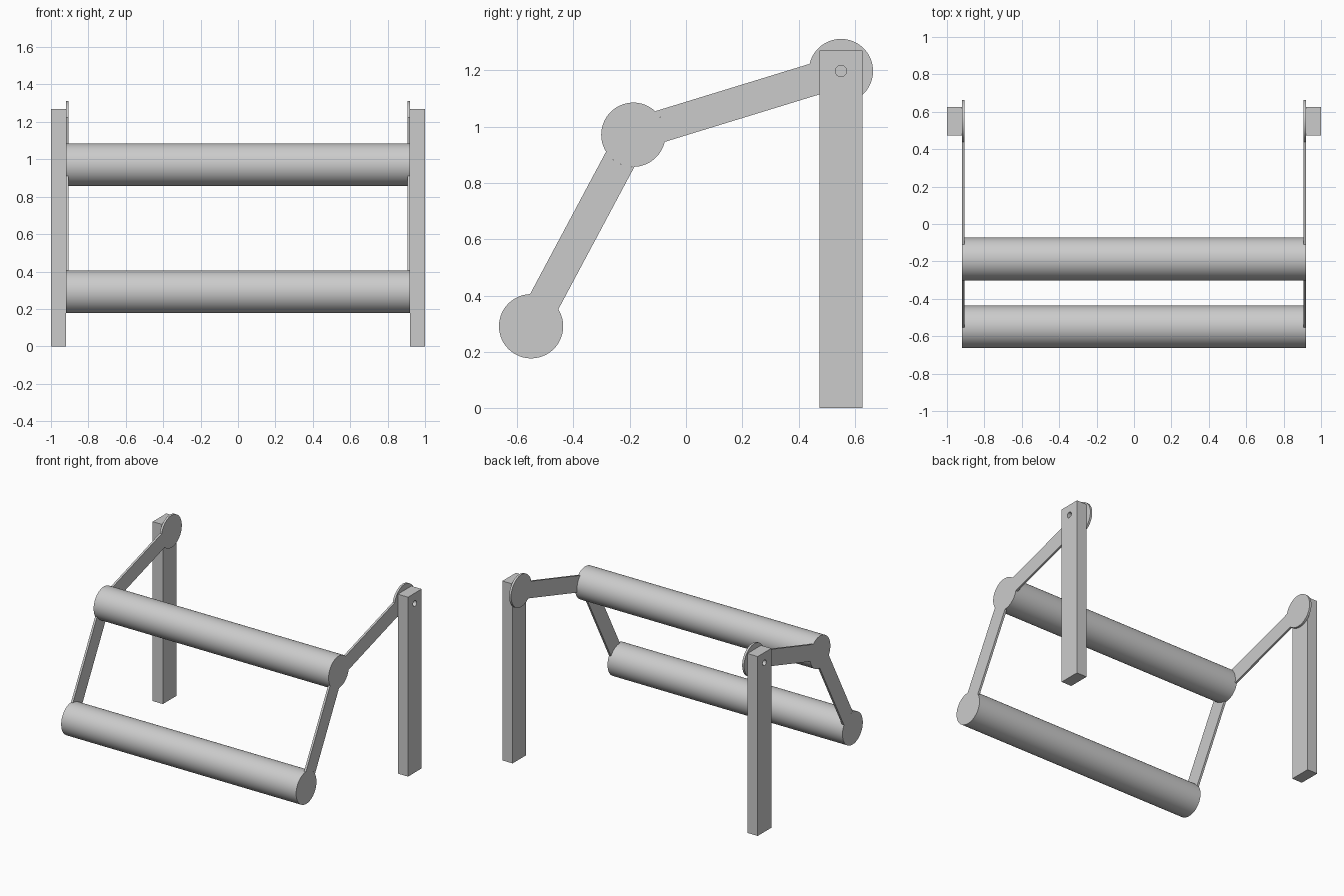
import bpy
from math import sin, cos, pi, asin, atan2
from mathutils import Matrix, Euler

if "Cube" in bpy.data.objects:
    bpy.data.objects.remove(bpy.data.objects["Cube"])

PIVOT = (0.55, 1.197)     # (y, z) centres of the linkage
UPPER = (-0.187, 0.971)
LOWER = (-0.55, 0.291)
R = 0.114                 # roller and pivot disc radius
HALF = 0.057              # half width of the arms
X_IN, X_MID, X_OUT = 0.905, 0.92, 1.0


def arc(c, r, a0, a1, n):
    return [(c[0] + r * cos(a0 + (a1 - a0) * i / n),
             c[1] + r * sin(a0 + (a1 - a0) * i / n)) for i in range(n + 1)]


def circle(c, r, n):
    return arc(c, r, 0, 2 * pi, n)[:-1]


def heading(a, b):
    return atan2(b[1] - a[1], b[0] - a[0])


def extrude(name, outlines, x0, x1, mirror=False):
    """Extrude closed (y, z) outlines from x0 to x1; inner outlines become holes."""
    cu = bpy.data.curves.new(name, 'CURVE')
    cu.dimensions = '2D'
    cu.fill_mode = 'BOTH'
    cu.extrude = (x1 - x0) / 2
    for pts in outlines:
        sp = cu.splines.new('POLY')
        sp.points.add(len(pts) - 1)
        for p, (y, z) in zip(sp.points, pts):
            p.co = (y, z, 0, 1)
        sp.use_cyclic_u = True
    ob = bpy.data.objects.new(name, cu)
    bpy.context.collection.objects.link(ob)
    bpy.ops.object.select_all(action='DESELECT')
    ob.select_set(True)
    bpy.context.view_layer.objects.active = ob
    bpy.ops.object.convert(target='MESH')
    ob = bpy.context.view_layer.objects.active
    turn = Euler((pi / 2, 0, pi / 2)).to_matrix().to_4x4()
    ob.data.transform(Matrix.Translation(((x0 + x1) / 2, 0, 0)) @ turn)
    bpy.ops.object.shade_smooth_by_angle()
    if mirror:
        ob.modifiers.new("Mirror", 'MIRROR').use_axis[0] = True
    return ob


# Upright posts with a pin hole
post = [(0.474, 0), (0.626, 0), (0.626, 1.27), (0.474, 1.27)]
extrude("post", [post, circle(PIVOT, 0.02, 24)], X_MID, X_OUT, True)

# Long rollers spanning both sides
extrude("upper_roller", [circle(UPPER, R, 72)], -X_MID, X_MID)
extrude("lower_roller", [circle(LOWER, R, 72)], -X_MID, X_MID)

# Upper arms: pivot disc at the post, cupped end against the roller
a = asin(HALF / R)
t = heading(UPPER, PIVOT)
extrude("upper_arm", [arc(PIVOT, R, t + pi + a, t + 3 * pi - a, 60)
                      + arc(UPPER, R, t + a, t - a, 12)], X_IN, X_MID, True)

# Lower arms: cupped at both rollers
t = heading(LOWER, UPPER)
extrude("lower_arm", [arc(UPPER, R, t + pi + a, t + pi - a, 12)
                      + arc(LOWER, R, t + a, t - a, 12)], X_IN, X_MID, True)
